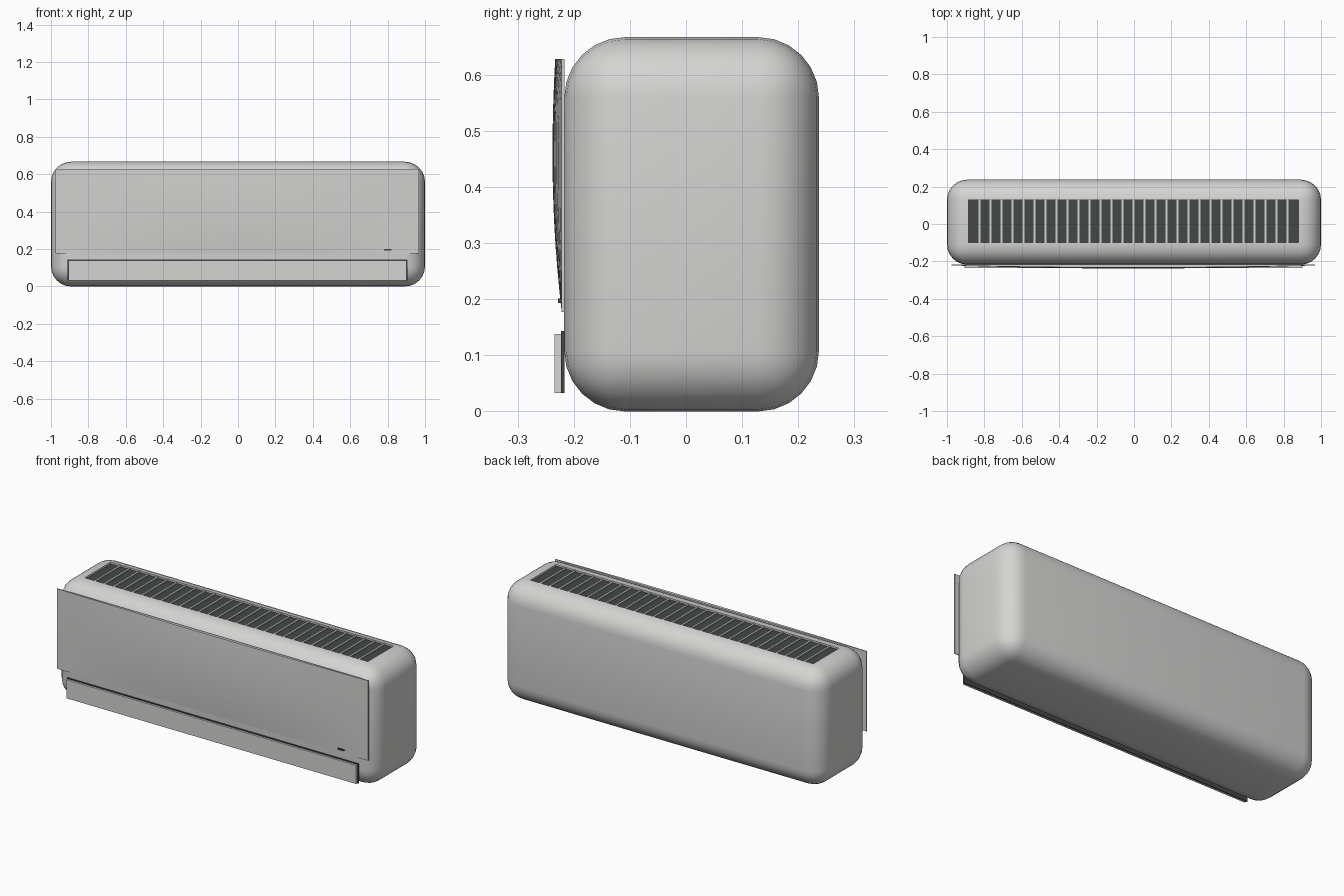
import bpy, bmesh, math

if "Cube" in bpy.data.objects:
    bpy.data.objects.remove(bpy.data.objects["Cube"])


def material(name, rgb):
    m = bpy.data.materials.new(name)
    m.diffuse_color = (*rgb, 1)
    m.use_nodes = True
    m.node_tree.nodes["Principled BSDF"].inputs["Base Color"].default_value = m.diffuse_color
    return m


shell = material("light grey plastic", (0.66, 0.67, 0.65))
panel_mat = material("panel grey plastic", (0.64, 0.64, 0.63))
dark = material("dark grey", (0.055, 0.065, 0.063))


def make(name, bm, mat, smooth=False):
    bmesh.ops.recalc_face_normals(bm, faces=bm.faces)
    me = bpy.data.meshes.new(name)
    bm.to_mesh(me)
    bm.free()
    me.materials.append(mat)
    ob = bpy.data.objects.new(name, me)
    bpy.context.collection.objects.link(ob)
    if smooth:
        smooth_object(ob)
    return ob


def smooth_object(ob):
    bpy.ops.object.select_all(action='DESELECT')
    ob.select_set(True)
    bpy.context.view_layer.objects.active = ob
    bpy.ops.object.shade_smooth_by_angle(angle=math.radians(35))


def box(name, lo, hi, mat, bevel=0, segments=1):
    bm = bmesh.new()
    bmesh.ops.create_cube(bm, size=1)
    for v in bm.verts:
        v.co = [(a + b) / 2 + c * (b - a) for a, b, c in zip(lo, hi, v.co)]
    if bevel:
        bmesh.ops.bevel(bm, geom=bm.edges[:], offset=bevel, segments=segments,
                        profile=0.5, affect='EDGES')
    return make(name, bm, mat, bevel > 0)


# Rounded housing with a shallow pocket in the top
body = box("housing", (-1, -0.217, 0), (1, 0.237, 0.667), shell, 0.108, 6)
cutter = box("pocket_cutter", (-0.885, -0.10, 0.655), (0.88, 0.13, 0.70), shell)
mod = body.modifiers.new("pocket", 'BOOLEAN')
mod.object = cutter
mod.solver = 'EXACT'
bpy.context.view_layer.objects.active = body
bpy.ops.object.modifier_apply(modifier=mod.name)
bpy.data.objects.remove(cutter)
smooth_object(body)

# Air intake: dark floor with light slats
box("intake_floor", (-0.884, -0.099, 0.654), (0.879, 0.129, 0.658), dark)
count = 30
for i in range(1, count):
    x = -0.885 + 1.765 * i / count
    box("intake_slat", (x - 0.005, -0.1, 0.656), (x + 0.005, 0.13, 0.664), shell)

# Front panel, bowed gently in both directions
NX, NZ = 18, 12
X0, X1, Z0, Z1, BACK = -0.975, 0.967, 0.177, 0.628, -0.2165


def panel_front(u, w):
    # full depth near mid height, falling off faster towards the lower edge
    t = (w - 0.62) / (0.62 if w < 0.62 else 0.70)
    across = 1 - (2 * u - 1) ** 2
    return -0.2215 - 0.0165 * across * (1 - t * t)


bm = bmesh.new()
front, back = [], []
for j in range(NZ + 1):
    w = j / NZ
    for row, depth in ((front, panel_front), (back, lambda u, w: BACK)):
        row.append([bm.verts.new((X0 + (X1 - X0) * i / NX, depth(i / NX, w),
                                  Z0 + (Z1 - Z0) * w)) for i in range(NX + 1)])
for j in range(NZ):
    for i in range(NX):
        for g in (front, back):
            bm.faces.new((g[j][i], g[j][i + 1], g[j + 1][i + 1], g[j + 1][i]))
rim = [(0, i) for i in range(NX)] + [(j, NX) for j in range(NZ)]
rim += [(NZ, i) for i in range(NX, 0, -1)] + [(j, 0) for j in range(NZ, 0, -1)]
for (a, b), (c, d) in zip(rim, rim[1:] + rim[:1]):
    bm.faces.new((front[a][b], front[c][d], back[c][d], back[a][b]))
make("front_panel", bm, panel_mat, True)

# Small indicator mark at the lower right of the panel
box("indicator", (0.78, -0.2285, 0.193), (0.82, -0.222, 0.201), dark)

# Outlet: dark backing and the flap in front of it
box("outlet_backing", (-0.911, -0.2225, 0.033), (0.907, -0.2165, 0.143), dark)
box("outlet_flap", (-0.905, -0.234, 0.033), (0.901, -0.2228, 0.138), shell)
